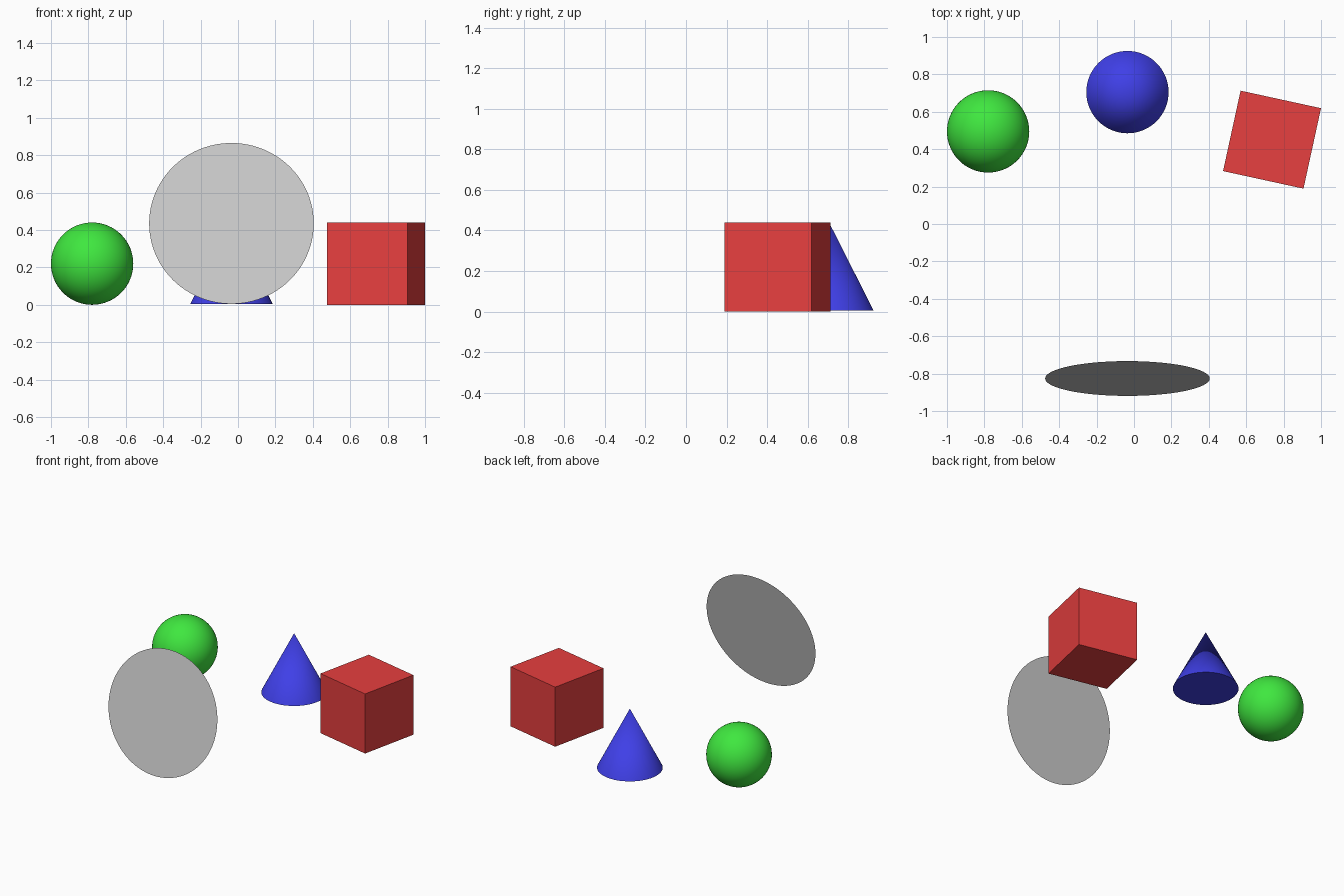
import bpy
from math import radians

if "Cube" in bpy.data.objects:
    bpy.data.objects.remove(bpy.data.objects["Cube"])


def finish(name, color=None, smooth=False):
    obj = bpy.context.object
    obj.name = name
    if color:
        mat = bpy.data.materials.new(name + "_paint")
        mat.diffuse_color = (*color, 1)
        mat.use_nodes = True
        mat.node_tree.nodes["Principled BSDF"].inputs["Base Color"].default_value = mat.diffuse_color
        obj.data.materials.append(mat)
    if smooth:
        bpy.ops.object.shade_smooth_by_angle(angle=radians(30))
    return obj


S = 0.44  # common size of the three solids

# Green ball on the left
bpy.ops.mesh.primitive_uv_sphere_add(segments=64, ring_count=32, radius=S / 2,
                                     location=(-0.78, 0.495, S / 2))
finish("ball", (0.05, 0.8, 0.05), smooth=True)

# Blue cone at the back, with a closed base
bpy.ops.mesh.primitive_cone_add(vertices=64, radius1=S / 2, radius2=0, depth=0.435,
                                location=(-0.035, 0.705, 0.2225))
finish("cone", (0.05, 0.05, 0.8), smooth=True)

# Red cube on the right, turned slightly
bpy.ops.mesh.primitive_cube_add(size=S, location=(0.738, 0.451, S / 2),
                                rotation=(0, 0, radians(-12.3)))
finish("cube", (0.8, 0.05, 0.05))

# Thin flat disc in front, leaning back
bpy.ops.mesh.primitive_circle_add(vertices=96, radius=S, fill_type='NGON',
                                  location=(-0.035, -0.826, 0.435),
                                  rotation=(radians(90 - 12.2), 0, 0))
finish("disc")
